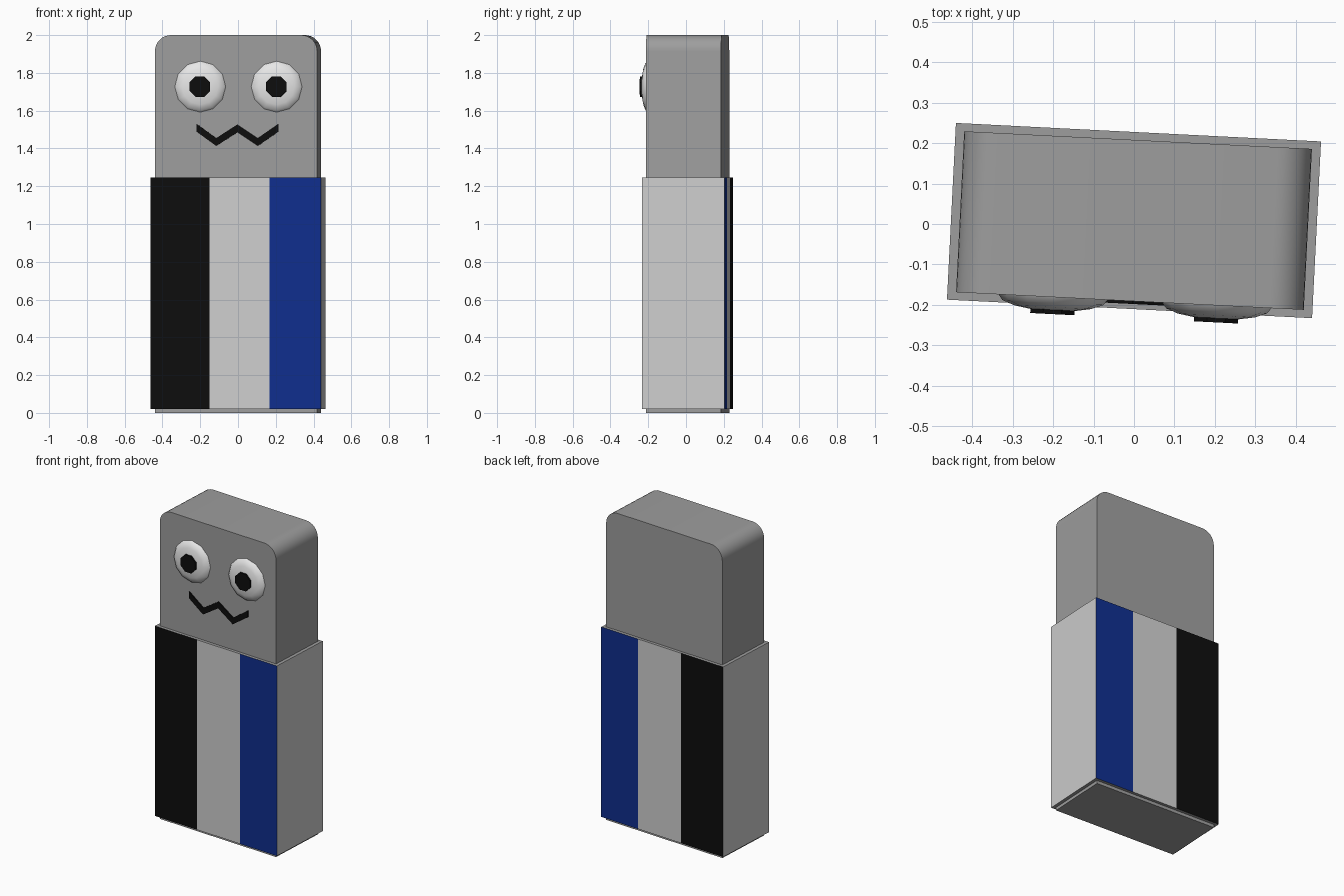
import bpy, bmesh, math
from mathutils import Matrix, Vector

cube = bpy.data.objects.get("Cube")
if cube:
    bpy.data.objects.remove(cube, do_unlink=True)

TURN = math.radians(-2.9)      # the whole figure is turned slightly
CENTRE = (0, 0.0085, 0)
FACE_Y = -0.199                # front plane of the head


def material(name, rgb):
    m = bpy.data.materials.new(name)
    m.use_nodes = True
    m.diffuse_color = (*rgb, 1)
    m.node_tree.nodes["Principled BSDF"].inputs["Base Color"].default_value = (*rgb, 1)
    return m


grey = material("mid grey", (0.34, 0.34, 0.34))
pale = material("pale grey", (0.62, 0.62, 0.62))
black = material("black", (0.004, 0.004, 0.004))
blue = material("deep blue", (0.005, 0.028, 0.27))
white = material("eye white", (0.8, 0.8, 0.8))


def finish(name, bm, mats, smooth=False):
    bmesh.ops.recalc_face_normals(bm, faces=bm.faces)
    mesh = bpy.data.meshes.new(name)
    bm.to_mesh(mesh)
    bm.free()
    for m in mats:
        mesh.materials.append(m)
    ob = bpy.data.objects.new(name, mesh)
    bpy.context.collection.objects.link(ob)
    ob.location = CENTRE
    ob.rotation_euler.z = TURN
    if smooth:
        bpy.ops.object.select_all(action='DESELECT')
        ob.select_set(True)
        bpy.context.view_layer.objects.active = ob
        bpy.ops.object.shade_smooth_by_angle(angle=math.radians(40))
    return ob


def box(hx, hy, z0, z1):
    bm = bmesh.new()
    bmesh.ops.create_cube(bm, size=1, matrix=Matrix.Translation((0, 0, (z0 + z1) / 2))
                          @ Matrix.Diagonal((2 * hx, 2 * hy, z1 - z0, 1)))
    return bm


# Body and head: one block with rounded upper corners
bm = box(0.43, -FACE_Y, 0, 2)
corners = [e for e in bm.edges
           if all(v.co.z > 1.9 for v in e.verts) and abs(e.verts[0].co.x - e.verts[1].co.x) < 0.01]
bmesh.ops.bevel(bm, geom=corners, offset=0.085, segments=8, profile=0.5, affect='EDGES')
finish("body", bm, [grey], smooth=True)

# Striped sleeve: cut into three bands, coloured by face direction and side
CUTS = (-0.139, 0.178)
bm = box(0.4515, 0.2185, 0.02, 1.245)
for x in CUTS:
    bmesh.ops.bisect_plane(bm, geom=bm.verts[:] + bm.edges[:] + bm.faces[:],
                           plane_co=(x, 0, 0), plane_no=(1, 0, 0))
bm.normal_update()
for f in bm.faces:
    x = f.calc_center_median().x
    if abs(f.normal.z) > 0.5:
        f.material_index = 0
    elif abs(f.normal.x) > 0.5:
        f.material_index = 1
    else:
        f.material_index = 2 if x < CUTS[0] else 3 if x > CUTS[1] else 1
finish("sleeve", bm, [grey, pale, black, blue])

# Eyes: flattened domes with flat pupils
TO_FRONT = Matrix.Rotation(math.pi / 2, 4, 'X')
for side, x in (("right", -0.19), ("left", 0.215)):
    place = Matrix.Translation((x, FACE_Y, 1.727))
    bm = bmesh.new()
    bmesh.ops.create_uvsphere(bm, u_segments=12, v_segments=8, radius=1,
                              matrix=place @ TO_FRONT @ Matrix.Diagonal((0.135, 0.135, 0.035, 1)))
    finish(side + "_eye", bm, [white], smooth=True)

    bm = bmesh.new()
    bmesh.ops.create_cone(bm, cap_ends=True, segments=8, radius1=0.059, radius2=0.059, depth=0.012,
                          matrix=place @ Matrix.Translation((0, -0.036, 0)) @ TO_FRONT
                          @ Matrix.Rotation(math.pi / 8, 4, 'Z'))
    finish(side + "_pupil", bm, [black])

# Mouth: a thin zigzag plate
bm = bmesh.new()
path = [(-0.21, 1.51), (-0.105, 1.434), (0.007, 1.506), (0.115, 1.434), (0.225, 1.51)]
rows = [[bm.verts.new((x, FACE_Y - 0.007, z + dz)) for x, z in path] for dz in (-0.021, 0.021)]
faces = [bm.faces.new((rows[0][i], rows[0][i + 1], rows[1][i + 1], rows[1][i]))
         for i in range(len(path) - 1)]
back = bmesh.ops.extrude_face_region(bm, geom=faces, use_keep_orig=True)
bmesh.ops.translate(bm, vec=Vector((0, 0.008, 0)),
                    verts=[g for g in back["geom"] if isinstance(g, bmesh.types.BMVert)])
finish("mouth", bm, [black])
